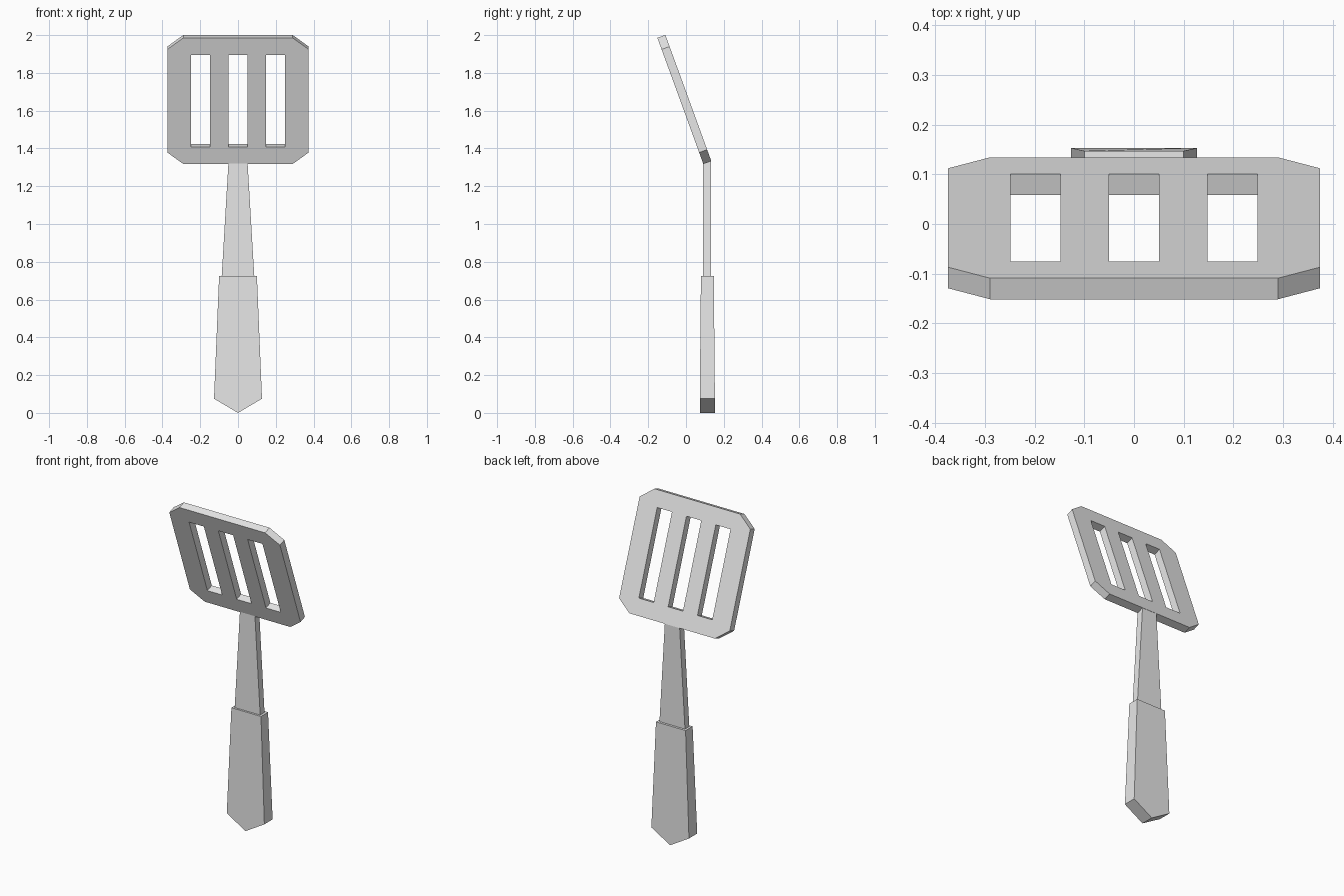
import bpy, bmesh, math

if "Cube" in bpy.data.objects:
    bpy.data.objects.remove(bpy.data.objects["Cube"])

grey = bpy.data.materials.new("plain grey")
grey.diffuse_color = (0.8, 0.8, 0.8, 1)
grey.use_nodes = True
grey.node_tree.nodes["Principled BSDF"].inputs["Base Color"].default_value = grey.diffuse_color


def finish(ob):
    ob.data.materials.clear()
    ob.data.materials.append(grey)
    bpy.ops.object.select_all(action='DESELECT')
    ob.select_set(True)
    bpy.context.view_layer.objects.active = ob
    bpy.ops.object.shade_smooth_by_angle(angle=math.radians(30))


def tapered_slab(name, outline, y_mid):
    """Closed slab from (x, z, half thickness) points going round its front face."""
    bm = bmesh.new()
    front = [bm.verts.new((x, y_mid - t, z)) for x, z, t in outline]
    back = [bm.verts.new((x, y_mid + t, z)) for x, z, t in outline]
    bm.faces.new(front)
    bm.faces.new(back[::-1])
    n = len(outline)
    for i in range(n):
        j = (i + 1) % n
        bm.faces.new((front[i], back[i], back[j], front[j]))
    bmesh.ops.recalc_face_normals(bm, faces=bm.faces)
    me = bpy.data.meshes.new(name)
    bm.to_mesh(me)
    bm.free()
    ob = bpy.data.objects.new(name, me)
    bpy.context.collection.objects.link(ob)
    finish(ob)


# Grip with a pointed end, slightly thicker towards the bottom
tapered_slab("grip", [(0, 0, 0.04), (0.127, 0.075, 0.04), (0.1, 0.725, 0.034),
                      (-0.1, 0.725, 0.034), (-0.127, 0.075, 0.04)], 0.113)

# Narrowing shaft
tapered_slab("shaft", [(-0.087, 0.71, 0.021), (0.087, 0.71, 0.021),
                       (0.05, 1.335, 0.021), (-0.05, 1.335, 0.021)], 0.112)

# Slotted blade: cut-corner outline with three holes, extruded and tilted forward
W, L, CX, CY = 0.374, 0.711, 0.085, 0.065
loops = [[(-W + CX, 0), (W - CX, 0), (W, CY), (W, L - CY),
          (W - CX, L), (-W + CX, L), (-W, L - CY), (-W, CY)]]
for c in (-0.198, 0, 0.198):
    loops.append([(c - 0.05, 0.097), (c - 0.05, 0.614), (c + 0.05, 0.614), (c + 0.05, 0.097)])
cu = bpy.data.curves.new("blade", 'CURVE')
cu.dimensions = '2D'
cu.fill_mode = 'BOTH'
cu.extrude = 0.0225
for pts in loops:
    sp = cu.splines.new('POLY')
    sp.points.add(len(pts) - 1)
    for p, (x, y) in zip(sp.points, pts):
        p.co = (x, y, 0, 1)
    sp.use_cyclic_u = True
blade = bpy.data.objects.new("blade", cu)
bpy.context.collection.objects.link(blade)
blade.location = (0, 0.113, 1.325)
blade.rotation_euler = (math.radians(110), 0, 0)
bpy.ops.object.select_all(action='DESELECT')
blade.select_set(True)
bpy.context.view_layer.objects.active = blade
bpy.ops.object.convert(target='MESH')
blade = bpy.context.view_layer.objects.active
bm = bmesh.new()
bm.from_mesh(blade.data)
bmesh.ops.remove_doubles(bm, verts=bm.verts, dist=0.0005)
bmesh.ops.recalc_face_normals(bm, faces=bm.faces)
bm.to_mesh(blade.data)
bm.free()
finish(blade)
